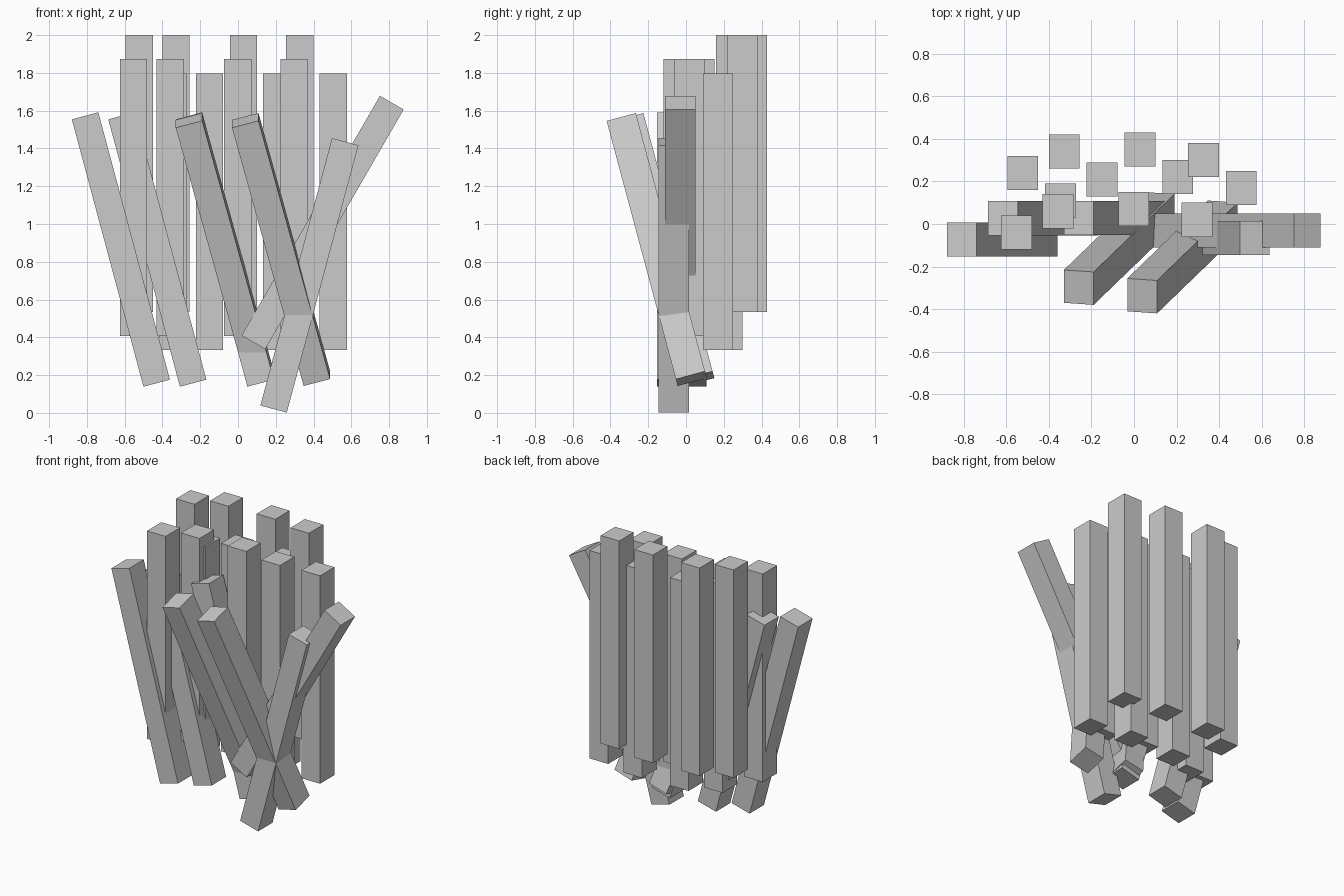
import bpy
from math import radians
from mathutils import Matrix, Vector

if "Cube" in bpy.data.objects:
    bpy.data.objects.remove(bpy.data.objects["Cube"])

SIZE = Vector((0.145, 0.16, 1.465))      # width, depth, length of every stick


def stick(name, centre, lean_x=0, lean_front=0):
    """Square stick; lean_x tips the top to the right, lean_front to the front."""
    bpy.ops.mesh.primitive_cube_add(size=1)
    ob = bpy.context.object
    ob.name = name
    ob.matrix_world = (Matrix.Translation(centre)
                       @ Matrix.Rotation(radians(lean_front), 4, 'X')
                       @ Matrix.Rotation(radians(lean_x), 4, 'Y')
                       @ Matrix.Diagonal(SIZE.to_4d()))
    return ob


# The same staggered row of four is repeated at three depths and heights
ROW = [(0, 0), (0.195, 0.1), (0.552, 0.11), (0.85, 0.06)]
for label, x, y, z in [("back", -0.523, 0.24, 1.2675),
                       ("front", -0.553, -0.04, 1.14),
                       ("middle", -0.346, 0.11, 1.065)]:
    for dx, dy in ROW:
        stick(f"{label}_upright_stick", (x + dx, y + dy, z))

# Sticks leaning to the left
for x, y in [(-0.62, -0.073), (-0.427, 0.027), (-0.07, 0.028)]:
    stick("left_leaning_stick", (x, y, 0.865), -15)

# Sticks leaning to the left and forward
for x, y in [(-0.07, -0.115), (0.228, -0.155)]:
    stick("forward_leaning_stick", (x, y, 0.865), -15, 15)

# Sticks leaning to the right
stick("right_leaning_stick", (0.378, -0.065, 0.728), 15)
stick("steep_right_leaning_stick", (0.448, -0.03, 1.008), 30)
